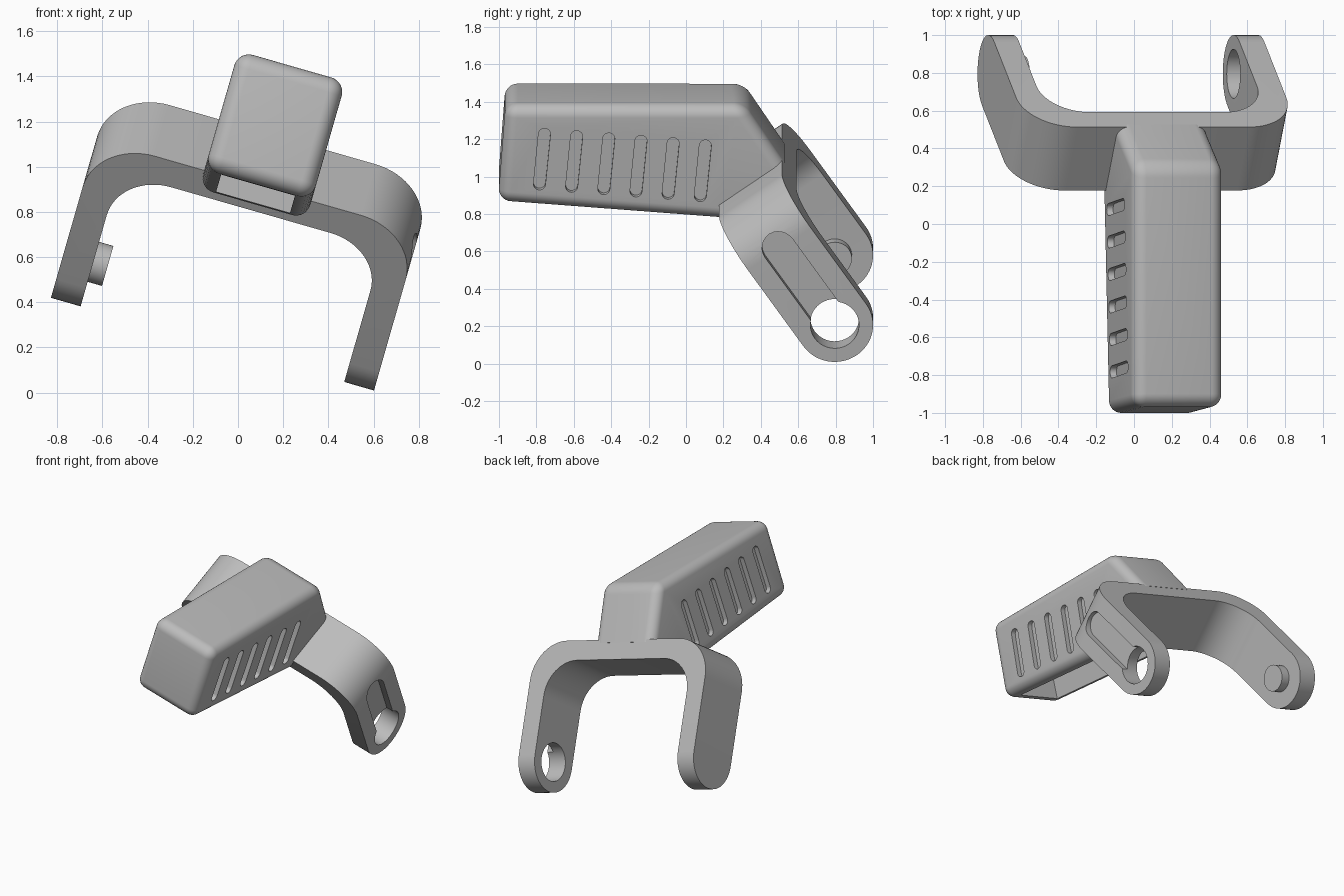
import bpy, bmesh, math
from mathutils import Vector, Matrix

if "Cube" in bpy.data.objects:
    bpy.data.objects.remove(bpy.data.objects["Cube"])

grey = bpy.data.materials.new("plain grey")
grey.use_nodes = True
grey.diffuse_color = (0.5, 0.5, 0.5, 1)
grey.node_tree.nodes["Principled BSDF"].inputs["Base Color"].default_value = (0.5, 0.5, 0.5, 1)

ROLL = Matrix.Rotation(math.radians(16), 4, 'Y')
MID = -0.168                                   # centre plane of the part
X, Y, Z = Vector((1, 0, 0)), Vector((0, 1, 0)), Vector((0, 0, 1))
PITCH = math.radians(55)
DOWN = Vector((0, math.cos(PITCH), -math.sin(PITCH)))    # along the yoke legs
ACROSS = Vector((0, math.sin(PITCH), math.cos(PITCH)))   # across the yoke strip
PIVOT = Vector((MID, 0.795, 0.38))
ORIGIN = Vector((MID, 0, 0))


def prism(name, pts, origin, ax, ay, az, lo, hi, bevel=None, width=0, segments=8):
    """Extrude a flat outline; bevel the edges picked by a rule on their two ends."""
    bm = bmesh.new()
    ends = [[bm.verts.new(origin + ax * a + ay * b + az * h) for a, b in pts] for h in (lo, hi)]
    n = len(pts)
    bm.faces.new(ends[0])
    bm.faces.new(ends[1])
    for i in range(n):
        j = (i + 1) % n
        bm.faces.new((ends[0][i], ends[0][j], ends[1][j], ends[1][i]))
    bmesh.ops.recalc_face_normals(bm, faces=bm.faces)
    if bevel:
        index = {v: i for row in ends for i, v in enumerate(row)}
        picked = [e for e in bm.edges if bevel(index[e.verts[0]], index[e.verts[1]])]
        bmesh.ops.bevel(bm, geom=picked, offset=width, segments=segments,
                        profile=0.5, affect='EDGES', clamp_overlap=True)
    mesh = bpy.data.meshes.new(name)
    bm.to_mesh(mesh)
    bm.free()
    mesh.materials.append(grey)
    ob = bpy.data.objects.new(name, mesh)
    bpy.context.collection.objects.link(ob)
    return ob


def arc(cx, cy, r, start, end, steps=16):
    angles = [math.radians(start + (end - start) * i / steps) for i in range(steps + 1)]
    return [(cx + r * math.cos(a), cy + r * math.sin(a)) for a in angles]


def stadium(cx, cy, half, r):
    """Rounded slot outline, long along the second axis."""
    return arc(cx, cy + half, r, 0, 180, 12) + arc(cx, cy - half, r, 180, 360, 12)


def carve(ob, cutters):
    bpy.context.view_layer.objects.active = ob
    for cutter in cutters:
        cutter.hide_render = True
        mod = ob.modifiers.new("cut", 'BOOLEAN')
        mod.operation, mod.solver, mod.object = 'DIFFERENCE', 'EXACT', cutter
        bpy.ops.object.modifier_apply(modifier=mod.name)
        bpy.data.objects.remove(cutter)


# Yoke: U-shaped strip with round leg ends
OUT, INN, TOP, THICK, HALF = 0.744, 0.607, -0.784, 0.137, 0.205
R_OUT, R_IN = 0.27, 0.24
low = TOP + THICK
outline = [(-OUT, HALF)]
outline += arc(-OUT + R_OUT, TOP + R_OUT, R_OUT, 180, 270)
outline += arc(OUT - R_OUT, TOP + R_OUT, R_OUT, 270, 360)
outline += [(OUT, HALF), (INN, HALF)]
outline += arc(INN - R_IN, low + R_IN, R_IN, 360, 270)
outline += arc(-INN + R_IN, low + R_IN, R_IN, 270, 180)
outline += [(-INN, HALF)]
tips = {i for i, p in enumerate(outline) if p[1] == HALF}
leg_pairs = {frozenset((0, len(outline) - 1)), frozenset(tips - {0, len(outline) - 1})}
yoke = prism("yoke", outline, PIVOT, X, DOWN, ACROSS, -HALF, HALF,
             lambda a, b: frozenset((a, b)) in leg_pairs, HALF - 0.0005, 14)

# Leg hole and the shallow guide slot leading to it
hole = prism("hole_cutter", arc(0, 0, 0.13, 0, 351, 39), PIVOT, ACROSS, DOWN, X, 0.5, 0.9)
guide = prism("guide_cutter", stadium(0, -0.26, 0.26, 0.09), PIVOT, ACROSS, DOWN, X,
              OUT - 0.05, OUT + 0.1)
carve(yoke, [hole, guide])

# Pin on the inside of the other leg
pin = prism("pin", arc(0, 0, 0.092, 0, 351, 39), PIVOT, ACROSS, DOWN, X, -INN - 0.03, -INN + 0.066)

# Housing: rounded body that runs into the yoke
sink = (0.02 * DOWN.y, 0.02 * DOWN.z)
side = [(-1.005, 0.915), (0.175, 0.822), (0.175 + sink[0], 0.904 + sink[1]),
        (0.515 + sink[0], 1.14 + sink[1]), (0.31, 1.455), (-0.965, 1.455)]
rounded = {(0, 0), (4, 4), (5, 5), (0, 1), (3, 4), (4, 5), (0, 5)}
WIDE = 0.247
housing = prism("housing", side, ORIGIN, Y, Z, X, -WIDE, WIDE,
                lambda a, b: (min(a, b), max(a, b)) in rounded, 0.09, 8)

# Hollow underside and six grip slots on each side
cutters = [prism("hollow_cutter", [(-0.92, 0.6), (0.11, 0.6), (0.11, 1.37), (-0.89, 1.37)],
                 ORIGIN, Y, Z, X, -0.17, 0.17)]
LEAN = math.radians(5.5)
along = Vector((0, math.cos(LEAN), -math.sin(LEAN)))
upright = Vector((0, math.sin(LEAN), math.cos(LEAN)))
for i in range(6):
    centre = Vector((MID, -0.77 + 0.172 * i, 1.16 - 0.013 * i))
    for lo, hi in ((WIDE - 0.035, WIDE + 0.1), (-WIDE - 0.1, -WIDE + 0.035)):
        cutters.append(prism("slot_cutter", stadium(0, 0, 0.14, 0.032),
                             centre, along, upright, X, lo, hi))
carve(housing, cutters)

# Lean the whole part and shade it
for ob in (yoke, pin, housing):
    ob.data.transform(ROLL)
    bpy.ops.object.select_all(action='DESELECT')
    ob.select_set(True)
    bpy.context.view_layer.objects.active = ob
    bpy.ops.object.shade_smooth_by_angle(angle=math.radians(30))
